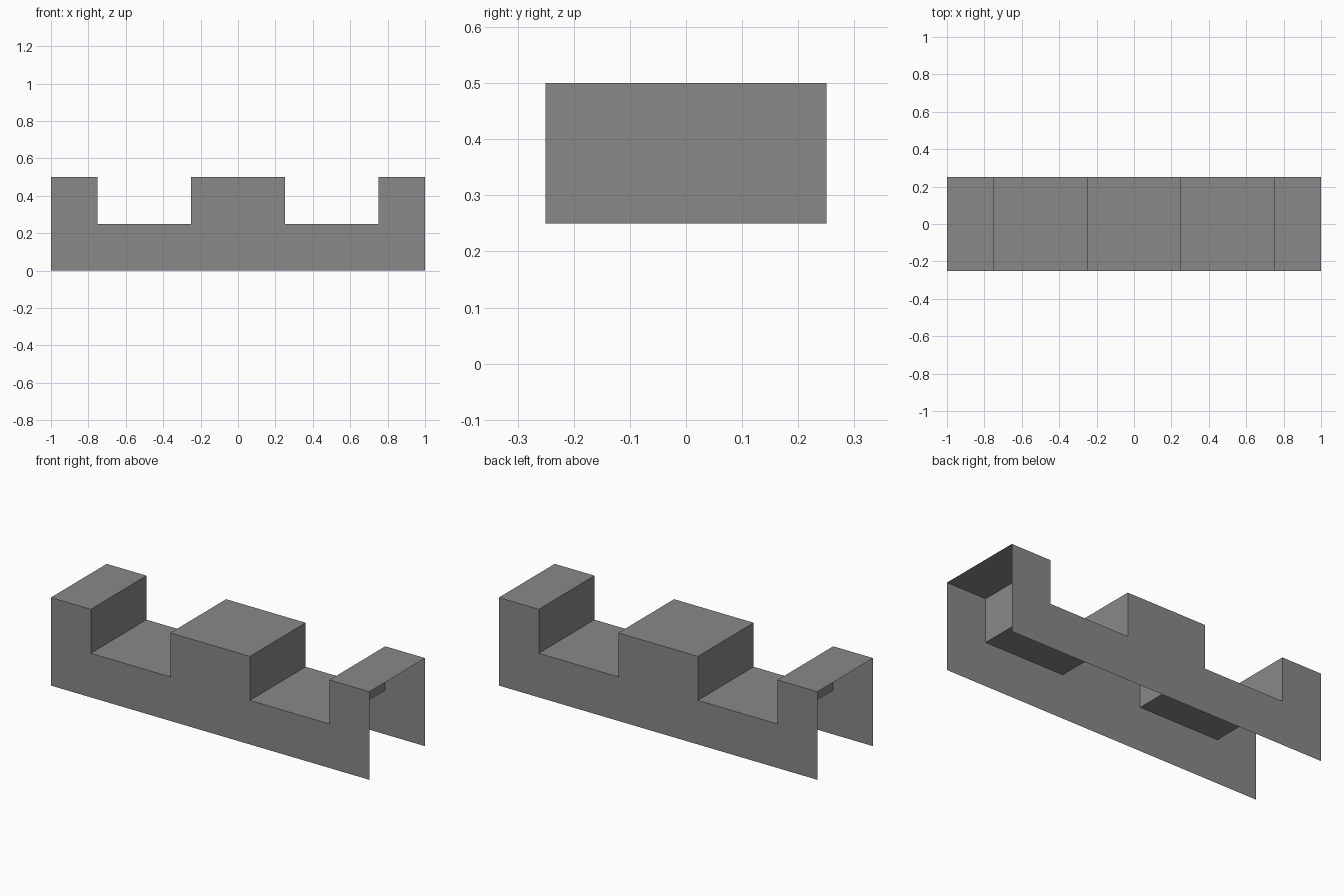
import bpy

cube = bpy.data.objects.get("Cube")
if cube:
    bpy.data.objects.remove(cube, do_unlink=True)

grey = bpy.data.materials.new("plain grey")
grey.use_nodes = True
colour = (0.25, 0.25, 0.25, 1)
grey.diffuse_color = colour
grey.node_tree.nodes["Principled BSDF"].inputs["Base Color"].default_value = colour

HALF_DEPTH = 0.25
LOW, HIGH = 0.25, 0.5

# Stepped outline, right half mirrored to the left
half = [(0.25, HIGH), (0.25, LOW), (0.75, LOW), (0.75, HIGH), (1, HIGH)]
outline = [(-x, z) for x, z in reversed(half)] + half


def add_part(name, verts, faces):
    mesh = bpy.data.meshes.new(name)
    mesh.from_pydata(verts, [], faces)
    mesh.materials.append(grey)
    obj = bpy.data.objects.new(name, mesh)
    bpy.context.collection.objects.link(obj)


# Stepped top surface: treads and risers, open at both ends
verts = [(x, y, z) for x, z in outline for y in (-HALF_DEPTH, HALF_DEPTH)]
faces = [(i, i + 2, i + 3, i + 1) for i in range(0, len(verts) - 2, 2)]
add_part("stepped_top", verts, faces)

# Thin front and back walls down to the ground, no floor
wall = [(-1, 0), (1, 0)] + outline[::-1]
for name, y in (("front_wall", -HALF_DEPTH), ("back_wall", HALF_DEPTH)):
    loop = wall if y < 0 else wall[::-1]
    add_part(name, [(x, y, z) for x, z in loop], [range(len(loop))])
